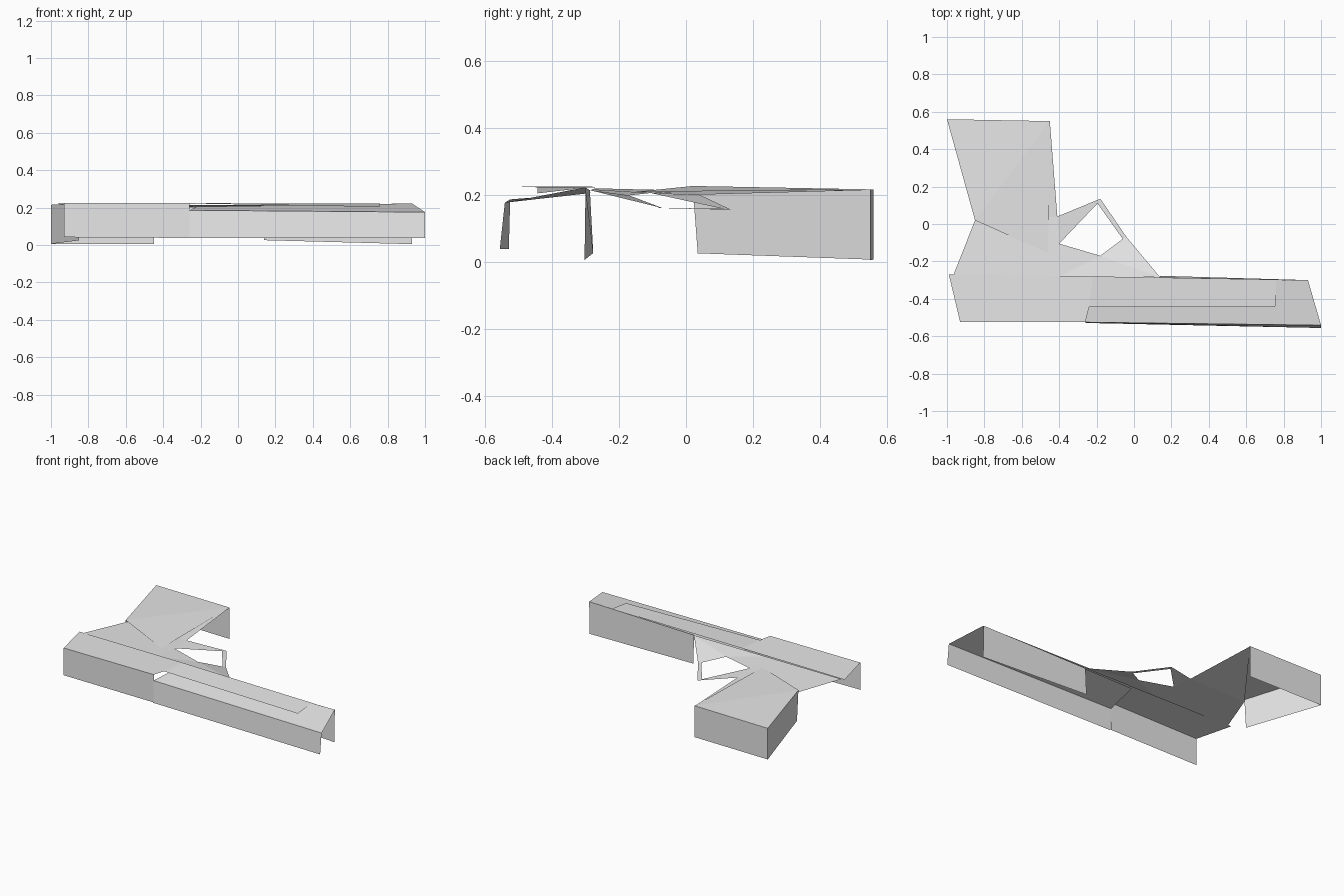
import bpy

grey = bpy.data.materials.new("plain grey")
grey.diffuse_color = (0.8, 0.8, 0.8, 1)


def sheet(name, pts, faces=None):
    """Thin open sheet from a few corner points."""
    me = bpy.data.meshes.new(name)
    me.from_pydata(pts, [], faces or [tuple(range(len(pts)))])
    me.materials.append(grey)
    ob = bpy.data.objects.new(name, me)
    bpy.context.collection.objects.link(ob)
    return ob


def wall(name, a, b, az, bz, out=(0, 0)):
    """Wall hanging from edge a-b down to heights az, bz, with outward lean."""
    return sheet(name, [a, (a[0], a[1] + out[0], az), (b[0], b[1] + out[1], bz), b])


# Upper slide cover: wide at the rear, narrow strip along the barrel
sheet("slide_cover",
      [(-0.99, -0.27, 0.222), (-0.93, -0.523, 0.225), (-0.26, -0.523, 0.225),
       (-0.24, -0.443, 0.222), (0.755, -0.443, 0.204), (0.76, -0.297, 0.221),
       (-0.22, -0.28, 0.224)],
      [(0, 1, 2, 3, 6), (3, 4, 5, 6)])

# Lower sloped slide plate reaching the muzzle
front_rear, front_muzzle = (-0.26, -0.525, 0.186), (1.0, -0.541, 0.176)
back_rear, back_muzzle = (-0.22, -0.284, 0.205), (0.93, -0.30, 0.222)
sheet("barrel_plate", [back_rear, front_rear, front_muzzle, back_muzzle])

# Slide side walls
wall("rear_slide_wall", (-0.93, -0.523, 0.225), (-0.26, -0.523, 0.225), 0.042, 0.038)
wall("barrel_wall", front_rear, front_muzzle, 0.038, 0.038, (-0.004, -0.015))
wall("under_barrel_wall", back_muzzle, (0.14, -0.287, 0.213), 0.005, 0.026, (-0.003, 0.01))

# Frame sheet with the trigger opening
sheet("frame",
      [(-0.965, -0.272, 0.219), (-0.85, 0.02, 0.212), (-0.45, 0.55, 0.214),
       (-0.41, 0.04, 0.20), (-0.18, 0.135, 0.155), (-0.04, -0.07, 0.16),
       (0.14, -0.285, 0.213), (-0.18, -0.17, 0.198), (-0.40, -0.105, 0.205),
       (-0.195, 0.11, 0.158), (-0.06, -0.08, 0.161), (-0.40, -0.28, 0.216)],
      [(0, 11, 8, 1), (1, 8, 3), (1, 3, 2), (3, 8, 9, 4), (4, 9, 10, 5),
       (5, 10, 7, 6), (6, 7, 11), (7, 8, 11)])

# Grip plate and its two walls
heel, toe, tang = (-1.0, 0.56, 0.215), (-0.45, 0.55, 0.216), (-0.85, 0.02, 0.226)
sheet("grip_plate", [heel, tang, (-0.46, -0.155, 0.208), toe], [(0, 1, 3), (1, 2, 3)])
wall("grip_back_wall", tang, heel, 0.025, 0.006, (0.015, 0))
wall("grip_end_wall", heel, toe, 0.006, 0.005)
